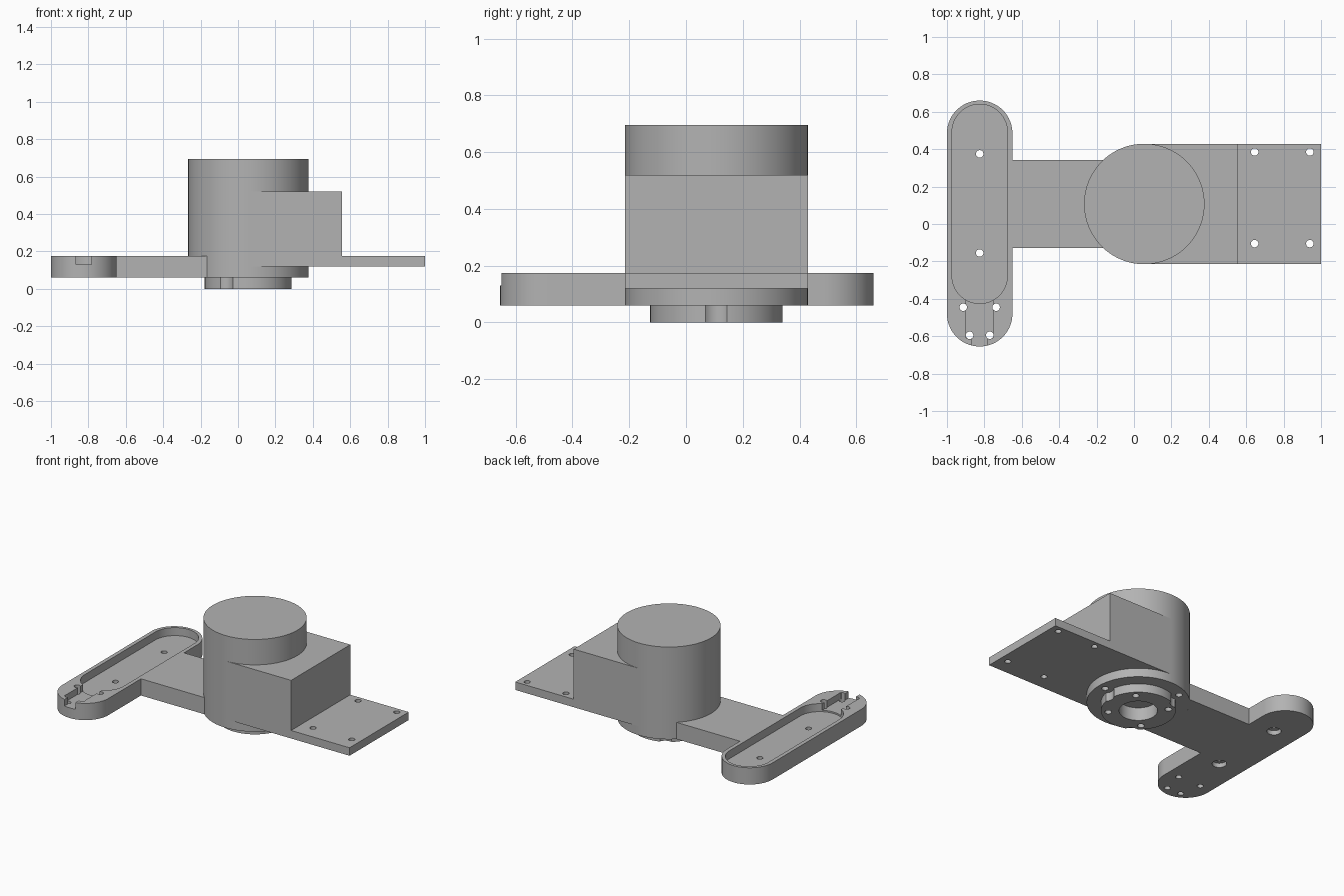
import bpy, bmesh, math

if "Cube" in bpy.data.objects:
    bpy.data.objects.remove(bpy.data.objects["Cube"], do_unlink=True)

grey = bpy.data.materials.new("plain grey")
grey.use_nodes = True
grey.diffuse_color = (0.45, 0.45, 0.45, 1)
grey.node_tree.nodes["Principled BSDF"].inputs["Base Color"].default_value = grey.diffuse_color

CX, CY = 0.055, 0.107   # housing axis
R = 0.322               # housing radius
PX = -0.825             # pod centre line


def prism(name, outline, z0, z1):
    """Extrude a counter-clockwise outline from z0 to z1."""
    bm = bmesh.new()
    low = [bm.verts.new((x, y, z0)) for x, y in outline]
    high = [bm.verts.new((x, y, z1)) for x, y in outline]
    bm.faces.new(low[::-1])
    bm.faces.new(high)
    n = len(low)
    for i in range(n):
        j = (i + 1) % n
        bm.faces.new((low[i], low[j], high[j], high[i]))
    mesh = bpy.data.meshes.new(name)
    bm.to_mesh(mesh)
    bm.free()
    mesh.materials.append(grey)
    ob = bpy.data.objects.new(name, mesh)
    bpy.context.collection.objects.link(ob)
    return ob


def arc(x, y, r, a0, a1, n):
    angles = [math.radians(a0 + (a1 - a0) * i / n) for i in range(n + 1)]
    return [(x + r * math.cos(a), y + r * math.sin(a)) for a in angles]


def disc(name, x, y, r, z0, z1, n=32):
    return prism(name, arc(x, y, r, 0, 360, n)[:-1], z0, z1)


def box(name, x0, x1, y0, y1, z0, z1):
    return prism(name, [(x0, y0), (x1, y0), (x1, y1), (x0, y1)], z0, z1)


def stadium(name, x, r, y0, y1, z0, z1):
    outline = arc(x, y1 - r, r, 0, 180, 40) + arc(x, y0 + r, r, 180, 360, 40)
    return prism(name, outline, z0, z1)


def cut(ob, cutters):
    """Subtract each cutter, then discard it."""
    for c in cutters:
        c.hide_render = True
        mod = ob.modifiers.new("cut", "BOOLEAN")
        mod.operation = "DIFFERENCE"
        mod.solver = "EXACT"
        mod.object = c
        bpy.context.view_layer.objects.active = ob
        bpy.ops.object.modifier_apply(modifier=mod.name)
        bpy.data.objects.remove(c, do_unlink=True)


# Round housing with three blind holes in its underside
ring = [(CX + 0.27 * math.cos(math.radians(a)), CY + 0.27 * math.sin(math.radians(a)))
        for a in (0, 120, 240)]
housing = disc("housing", CX, CY, R, 0.06, 0.695, 128)
cut(housing, [disc("hole", x, y, 0.022, 0, 0.11) for x, y in ring])
cut(housing, [disc("bore", CX, CY, 0.12, 0, 0.09, 64)])

# Hub below, scalloped around the housing holes
hub = disc("hub", CX, CY, 0.233, 0, 0.06, 128)
cut(hub, [disc("scallop", x, y, 0.055, -0.1, 0.2) for x, y in ring])
cut(hub, [disc("bore", CX, CY, 0.12, -0.1, 0.2, 64)])
cut(hub, [disc("hole", CX + sx * 0.133, CY + sy * 0.133, 0.022, -0.1, 0.2)
          for sx in (-1, 1) for sy in (-1, 1)])

# Side block and mounting plate
Y0, Y1 = CY - R, CY + R
box("side_block", CX, 0.555, Y0, Y1, 0.12, 0.52)
plate = box("mounting_plate", 0.555, 1.0, Y0, Y1, 0.12, 0.175)
cut(plate, [disc("hole", x, y, 0.02, 0, 0.3) for x in (0.645, 0.94) for y in (-0.105, 0.385)])

# Arm, ending against the curve of the housing
half = 0.234
spread = math.degrees(math.asin(half / R))
prism("arm", [(-0.65, CY + half), (-0.65, CY - half)]
      + arc(CX, CY, R, 180 + spread, 180 - spread, 24), 0.06, 0.175)

# Long rounded pod with pocket, stepped cable slot and screw holes
pod = stadium("pod", PX, 0.175, -0.655, 0.66, 0.06, 0.175)
cut(pod, [
    stadium("pocket", PX, 0.148, -0.425, 0.64, 0.12, 0.3),
    box("channel", PX - 0.072, PX + 0.072, -0.61, -0.3, 0.13, 0.32),
    box("slot", PX - 0.041, PX + 0.041, -0.8, -0.58, 0.13, 0.34),
])
cut(pod, [disc("hole", PX + s * dx, y, 0.02, 0, 0.4)
          for s in (-1, 1) for dx, y in ((0.088, -0.445), (0.054, -0.595))])
for y in (-0.155, 0.375):
    cut(pod, [disc("counterbore", PX, y, 0.045, 0, 0.09),
              disc("hole", PX, y, 0.02, 0, 0.4)])

# Smooth curves with sharp edges
bpy.ops.object.select_all(action="DESELECT")
for ob in bpy.context.collection.objects:
    if ob.type == "MESH" and grey.name in ob.data.materials:
        ob.select_set(True)
        bpy.context.view_layer.objects.active = ob
bpy.ops.object.shade_smooth_by_angle(angle=math.radians(30))
